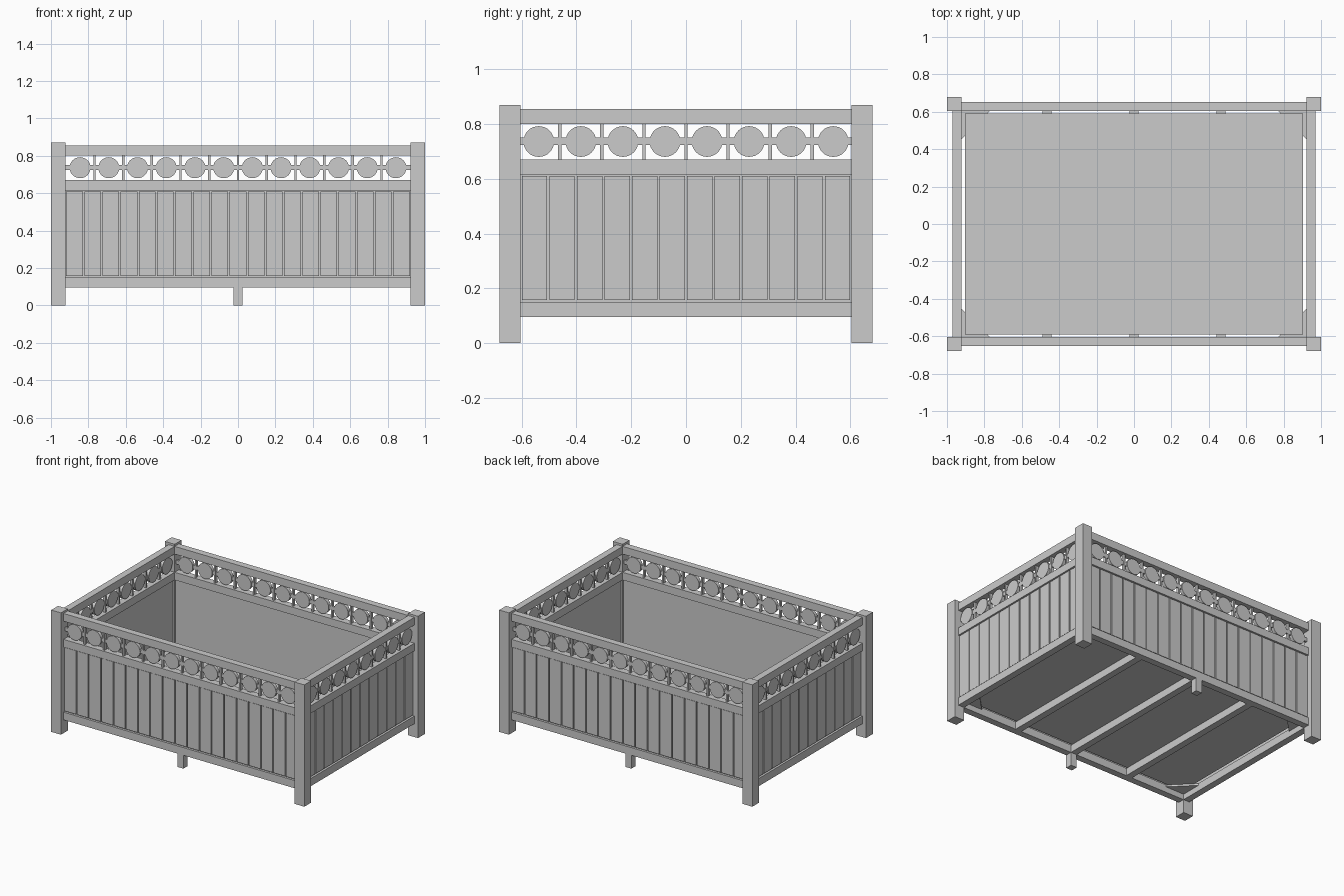
import bpy, bmesh, math
from mathutils import Matrix, Vector

if "Cube" in bpy.data.objects:
    bpy.data.objects.remove(bpy.data.objects["Cube"], do_unlink=True)

# Single plain grey finish
grey = bpy.data.materials.new("plain_grey")
grey.use_nodes = True
colour = (0.6, 0.6, 0.6, 1)
grey.diffuse_color = colour
grey.node_tree.nodes["Principled BSDF"].inputs["Base Color"].default_value = colour

HX, HY, H = 1.0, 0.68, 0.87      # half sizes and height
POST = 0.077                     # post width
IX, IY = HX - POST, HY - POST    # inner faces of the posts
RAIL = 0.048                     # rail depth


def finish(name, bm):
    mesh = bpy.data.meshes.new(name)
    bmesh.ops.recalc_face_normals(bm, faces=bm.faces)
    bm.to_mesh(mesh)
    bm.free()
    mesh.materials.append(grey)
    obj = bpy.data.objects.new(name, mesh)
    bpy.context.collection.objects.link(obj)
    return obj


def box(bm, x, y, z):
    """Box from (low, high) pairs."""
    size = [b - a for a, b in (x, y, z)]
    mid = [(a + b) / 2 for a, b in (x, y, z)]
    m = Matrix.Translation(mid) @ Matrix.Diagonal((*size, 1))
    bmesh.ops.create_cube(bm, size=1, matrix=m)


def place(bm, offset, angle):
    """Move a panel, built along x with its inner face on y = 0, to its side."""
    m = Matrix.Rotation(angle, 4, "Z") @ Matrix.Translation((0, -offset, 0))
    bmesh.ops.transform(bm, matrix=m, verts=bm.verts)


def wall(side, half, offset, angle, slats, discs):
    # Top, middle and bottom rails
    for name, low in (("top_rail", 0.80), ("middle_rail", 0.615), ("bottom_rail", 0.095)):
        bm = bmesh.new()
        box(bm, (-half, half), (-RAIL, 0), (low, low + 0.055))
        place(bm, offset, angle)
        finish(f"{side}_{name}", bm)

    # Flat backing and the slats in front of it
    bm = bmesh.new()
    box(bm, (-half, half), (-0.032, -0.012), (0.15, 0.615))
    place(bm, offset, angle)
    finish(f"{side}_backing", bm)
    bm = bmesh.new()
    step = 2 * half / slats
    for i in range(slats):
        x = -half + i * step
        box(bm, (x + 0.004, x + step - 0.004), (-0.041, -0.032), (0.157, 0.61))
    place(bm, offset, angle)
    finish(f"{side}_slats", bm)

    # Open frieze: crossbar, uprights and discs
    bm = bmesh.new()
    box(bm, (-half, half), (-0.031, -0.017), (0.723, 0.75))
    place(bm, offset, angle)
    finish(f"{side}_crossbar", bm)
    step = 0.1535
    bm = bmesh.new()
    for i in range(1, discs):
        x = (i - discs / 2) * step
        box(bm, (x - 0.006, x + 0.006), (-0.034, -0.014), (0.67, 0.80))
    place(bm, offset, angle)
    finish(f"{side}_uprights", bm)
    bm = bmesh.new()
    for i in range(discs):
        x = (i - (discs - 1) / 2) * step
        m = Matrix.Translation((x, -0.024, 0.736)) @ Matrix.Rotation(math.pi / 2, 4, "X")
        bmesh.ops.create_cone(bm, cap_ends=True, segments=32, radius1=0.056,
                              radius2=0.056, depth=0.024, matrix=m)
    place(bm, offset, angle)
    finish(f"{side}_discs", bm)


wall("front", IX, IY, 0, 19, 12)
wall("back", IX, IY, math.pi, 19, 12)
wall("left", IY, IX, math.pi / 2, 12, 8)
wall("right", IY, IX, -math.pi / 2, 12, 8)

# Corner posts and corner gussets under the floor
for sx, xname in ((1, "left"), (-1, "right")):
    for sy, yname in ((-1, "front"), (1, "back")):
        bm = bmesh.new()
        box(bm, sorted((sx * IX, sx * HX)), sorted((sy * IY, sy * HY)), (0, H))
        finish(f"{yname}_{xname}_post", bm)
        bm = bmesh.new()
        tri = [(IX, IY), (IX - 0.15, IY), (IX, IY - 0.15)]
        face = bm.faces.new([bm.verts.new((sx * x, sy * y, 0.135)) for x, y in tri])
        top = bmesh.ops.extrude_face_region(bm, geom=[face])["geom"]
        bmesh.ops.translate(bm, vec=Vector((0, 0, 0.013)),
                            verts=[g for g in top if isinstance(g, bmesh.types.BMVert)])
        finish(f"{yname}_{xname}_gusset", bm)

# Middle feet under the long rails
for sy, name in ((-1, "front"), (1, "back")):
    bm = bmesh.new()
    box(bm, (-0.024, 0.024), sorted((sy * IY, sy * (IY + RAIL))), (0, 0.095))
    finish(f"{name}_middle_foot", bm)

# Joists and floor
bm = bmesh.new()
for x in (-0.465, 0, 0.465):
    box(bm, (x - 0.024, x + 0.024), (-IY, IY), (0.095, 0.148))
finish("floor_joists", bm)
bm = bmesh.new()
box(bm, (-0.904, 0.904), (-0.592, 0.592), (0.148, 0.16))
finish("floor", bm)
